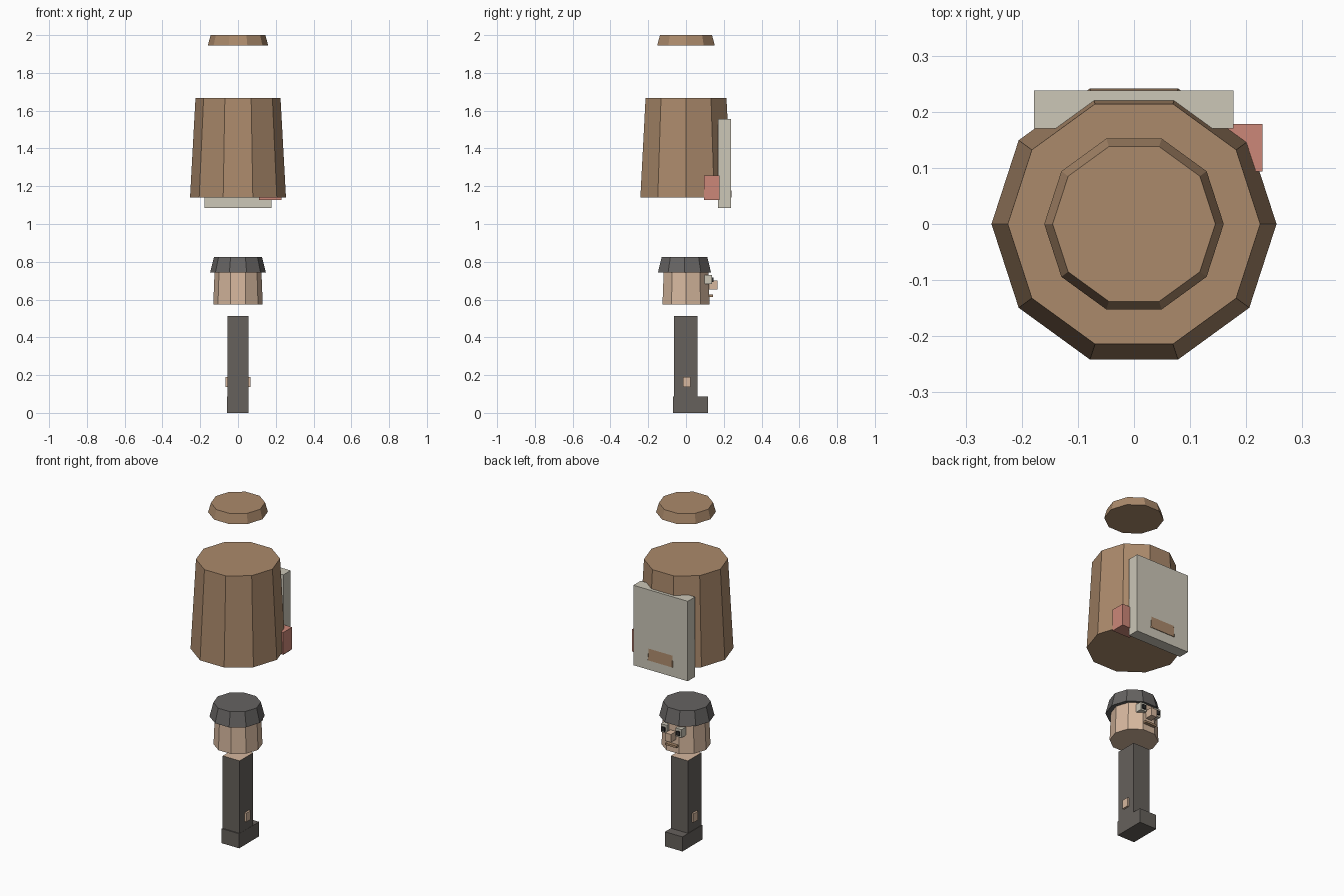
import bpy
import math

cube = bpy.data.objects.get("Cube")
if cube:
    bpy.data.objects.remove(cube, do_unlink=True)


def material(name, srgb):
    """One flat material; the colour is given as sRGB and stored as linear."""
    lin = [((c + 0.055) / 1.055) ** 2.4 for c in srgb]
    mat = bpy.data.materials.new(name)
    mat.use_nodes = True
    mat.diffuse_color = (*lin, 1)
    bsdf = mat.node_tree.nodes["Principled BSDF"]
    bsdf.inputs["Base Color"].default_value = (*lin, 1)
    bsdf.inputs["Roughness"].default_value = 0.9
    return mat


BROWN = material("warm_brown", (0.67, 0.54, 0.42))
SKIN = material("skin", (0.84, 0.72, 0.62))
STONE = material("pale_grey", (0.80, 0.78, 0.72))
PINK = material("salmon", (0.80, 0.53, 0.47))
TROUSER = material("dark_trouser", (0.40, 0.38, 0.36))
CAP = material("dark_cap", (0.40, 0.39, 0.385))
BLACK = material("pupil_dark", (0.18, 0.18, 0.18))


def box(name, mat, x, y, z):
    """Box given by its (min, max) range on each axis."""
    corners = [(a, b, c) for a in x for b in y for c in z]
    faces = [(0, 1, 3, 2), (4, 6, 7, 5), (0, 4, 5, 1),
             (2, 3, 7, 6), (0, 2, 6, 4), (1, 5, 7, 3)]
    mesh = bpy.data.meshes.new(name)
    mesh.from_pydata(corners, [], faces)
    mesh.materials.append(mat)
    obj = bpy.data.objects.new(name, mesh)
    bpy.context.collection.objects.link(obj)
    return obj


def drum(name, mat, r_low, r_high, z, y=0.0, sides=10):
    """Tapered ten-sided drum with corners on the x axis."""
    low, high = z
    ring = [math.tau * i / sides for i in range(sides)]
    verts = [(r * math.cos(a), y + r * math.sin(a), h)
             for r, h in ((r_low, low), (r_high, high)) for a in ring]
    faces = [(i, (i + 1) % sides, sides + (i + 1) % sides, sides + i)
             for i in range(sides)]
    faces.append(tuple(reversed(range(sides))))
    faces.append(tuple(range(sides, 2 * sides)))
    mesh = bpy.data.meshes.new(name)
    mesh.from_pydata(verts, [], faces)
    mesh.materials.append(mat)
    obj = bpy.data.objects.new(name, mesh)
    bpy.context.collection.objects.link(obj)
    return obj


# Floating lid and barrel-like torso
drum("top_lid", BROWN, 0.16, 0.145, (1.945, 2.0))
drum("torso", BROWN, 0.254, 0.225, (1.14, 1.668))

# Panel and pouch on the torso
box("torso_panel", STONE, (-0.178, 0.177), (0.17, 0.238), (1.084, 1.556))
box("side_pouch", PINK, (0.112, 0.229), (0.094, 0.178), (1.128, 1.258))

# Head and cap
drum("head", SKIN, 0.131, 0.124, (0.575, 0.75))
drum("cap", CAP, 0.148, 0.127, (0.742, 0.825), y=-0.008)

# Face
box("nose", SKIN, (-0.019, 0.019), (0.11, 0.168), (0.653, 0.70))
box("mouth", BROWN, (-0.037, 0.037), (0.11, 0.142), (0.614, 0.626))
for side, cx in (("left", 0.048), ("right", -0.048)):
    box(side + "_eye", STONE, (cx - 0.02, cx + 0.02), (0.09, 0.138), (0.682, 0.73))
    box(side + "_pupil", BLACK, (cx - 0.011, cx + 0.011), (0.13, 0.146), (0.692, 0.716))

# Leg with a bare top, and the boot
leg = box("leg", TROUSER, (-0.056, 0.055), (-0.063, 0.062), (0.08, 0.514))
leg.data.materials.append(SKIN)
for face in leg.data.polygons:
    if face.normal.z > 0.9:
        face.material_index = 1
box("boot", TROUSER, (-0.058, 0.056), (-0.069, 0.116), (0.0, 0.086))

# Skin patches on both sides of the leg
for side, x in (("left", (0.05, 0.066)), ("right", (-0.067, -0.05))):
    box(side + "_leg_patch", SKIN, x, (-0.017, 0.024), (0.138, 0.19))
